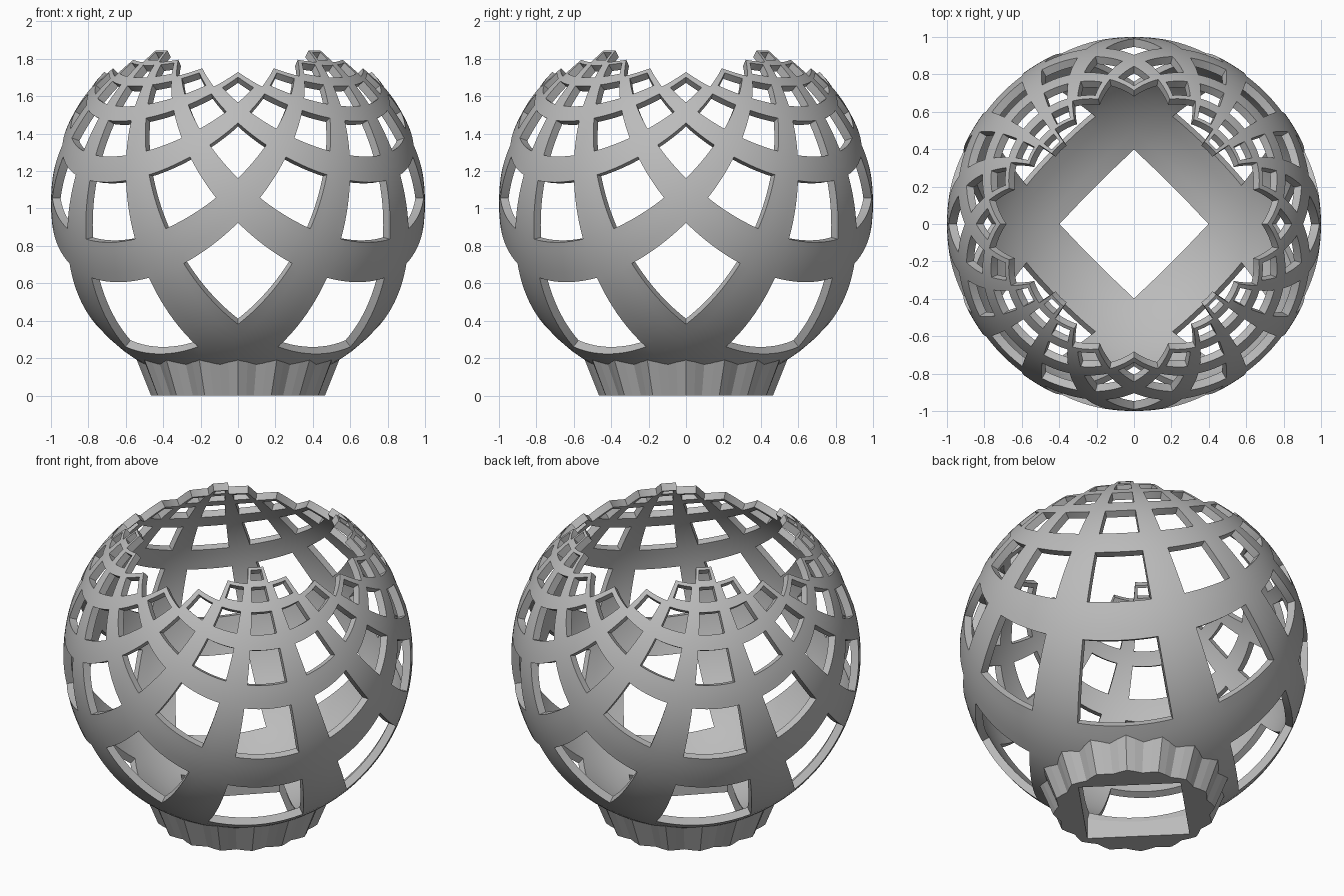
import bpy, bmesh, math
from mathutils import Vector

CENTER = 1.03          # height of the globe's middle
PITCH = 0.481          # grid spacing on the projection plane
HOLE = 0.322           # half hole width, as a share of the pitch
RINGS = 6              # cells kept from the middle outward
THICK = 0.045
TEETH = 16

cube = bpy.data.objects.get("Cube")
if cube:
    bpy.data.objects.remove(cube, do_unlink=True)

grey = bpy.data.materials.new("plain grey")
grey.use_nodes = True
colour = (0.5, 0.5, 0.5, 1)
grey.diffuse_color = colour
grey.node_tree.nodes["Principled BSDF"].inputs["Base Color"].default_value = colour


def make_object(name, bm):
    mesh = bpy.data.meshes.new(name)
    bm.to_mesh(mesh)
    bm.free()
    mesh.materials.append(grey)
    obj = bpy.data.objects.new(name, mesh)
    bpy.context.collection.objects.link(obj)
    return obj


def project(u, v):
    """Stereographic projection of the diagonal grid onto the unit globe."""
    x, y = (u - v) / math.sqrt(2), (u + v) / math.sqrt(2)
    r2 = x * x + y * y
    return Vector((2 * x, 2 * y, r2 - 1)) / (1 + r2) + Vector((0, 0, CENTER))


# Positions across one cell: rim strip, hole span, rim strip
STRIP, SPAN = 2, 10
steps = [-0.5 + (0.5 - HOLE) * k / STRIP for k in range(STRIP)]
steps += [-HOLE + 2 * HOLE * k / SPAN for k in range(SPAN)]
steps += [HOLE + (0.5 - HOLE) * k / STRIP for k in range(STRIP + 1)]
hole_range = range(STRIP, STRIP + SPAN)

# Lattice globe
bm = bmesh.new()
for i in range(-RINGS, RINGS + 1):
    for j in range(-RINGS, RINGS + 1):
        if abs(i) + abs(j) > RINGS:
            continue
        grid = [[bm.verts.new(project((i + a) * PITCH, (j + b) * PITCH))
                 for b in steps] for a in steps]
        for a in range(len(steps) - 1):
            for b in range(len(steps) - 1):
                if not (a in hole_range and b in hole_range):
                    bm.faces.new((grid[a][b], grid[a][b + 1],
                                  grid[a + 1][b + 1], grid[a + 1][b]))
bmesh.ops.remove_doubles(bm, verts=bm.verts, dist=0.0005)
loose = [v for v in bm.verts if not v.link_faces]
bmesh.ops.delete(bm, geom=loose, context='VERTS')
globe = make_object("lattice_globe", bm)
solid = globe.modifiers.new("thickness", 'SOLIDIFY')
solid.thickness = THICK
solid.offset = -1
bpy.context.view_layer.objects.active = globe
globe.select_set(True)
bpy.ops.object.modifier_apply(modifier="thickness")
bpy.ops.object.shade_smooth_by_angle(angle=math.radians(35))
globe.select_set(False)

# Pleated base with a square opening
bm = bmesh.new()
loops = [[], [], [], []]
count = TEETH * 4
shell = 1 - THICK / 2


def on_shell(x, y):
    return CENTER - math.sqrt(shell ** 2 - x * x - y * y)


for k in range(count):
    t = 2 * math.pi * k / count
    c, s = math.cos(t), math.sin(t)
    pleat = (1, 0.5, 0, 0.5)[k % 4]
    low, high = 0.435 + 0.03 * pleat, 0.515 + 0.04 * pleat
    square = 0.415 / (abs(c) + abs(s))
    for loop, r, z in zip(loops, (square, low, high, square), (0, 0, None, None)):
        x, y = r * c, r * s
        loop.append(bm.verts.new((x, y, on_shell(x, y) if z is None else z)))
for n in range(4):
    a, b = loops[n], loops[(n + 1) % 4]
    for k in range(count):
        m = (k + 1) % count
        bm.faces.new((a[k], b[k], b[m], a[m]))
bmesh.ops.recalc_face_normals(bm, faces=bm.faces)
make_object("pleated_base", bm)
